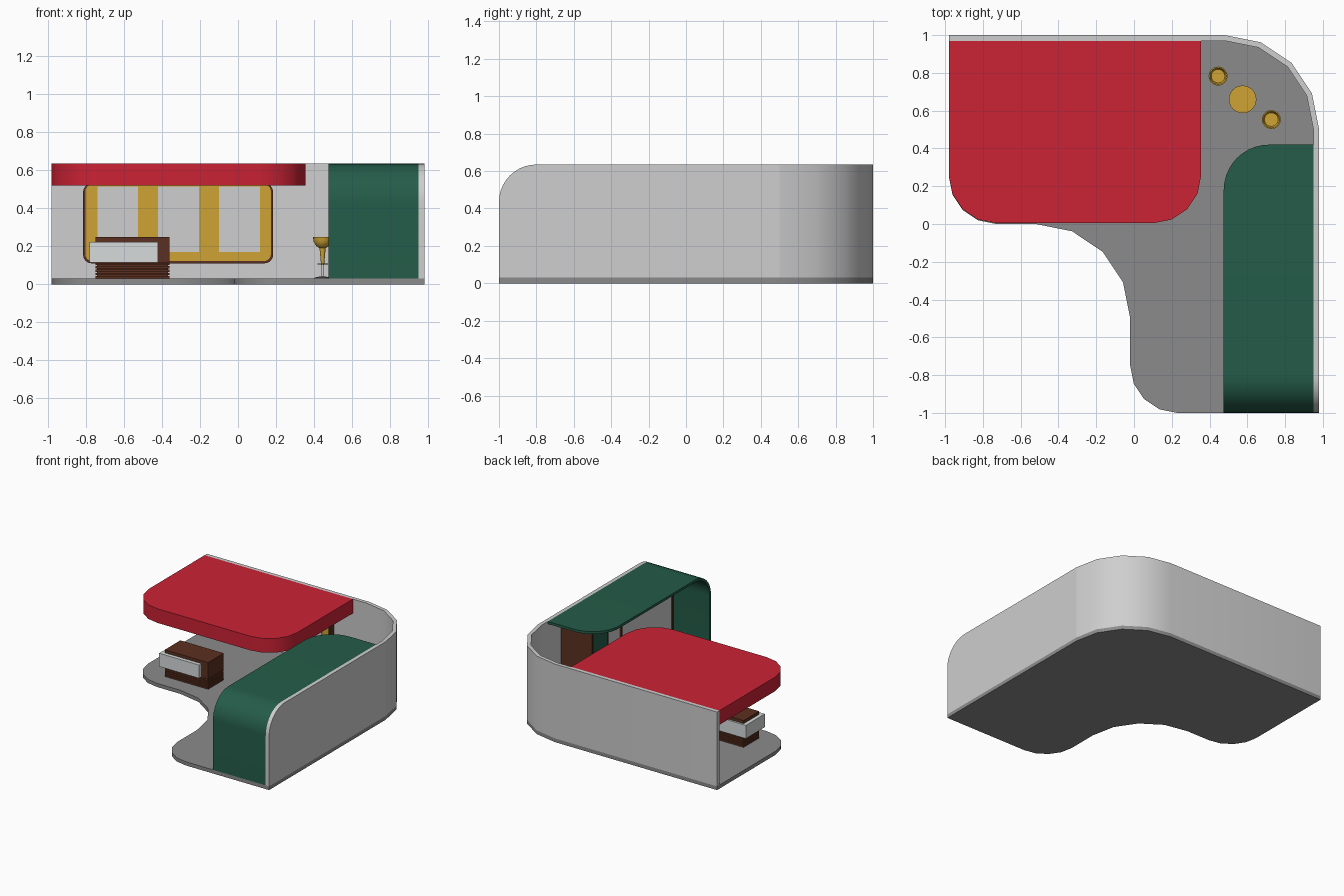
import bpy, bmesh, math
from mathutils import Vector

if "Cube" in bpy.data.objects:
    bpy.data.objects.remove(bpy.data.objects["Cube"])


def material(name, rgb):
    m = bpy.data.materials.new(name)
    m.diffuse_color = (*rgb, 1)
    m.use_nodes = True
    m.node_tree.nodes["Principled BSDF"].inputs["Base Color"].default_value = m.diffuse_color
    return m


LIGHT = material("light_grey", (0.62, 0.62, 0.62))
FLOOR = material("mid_grey", (0.26, 0.26, 0.26))
RED = material("red", (0.60, 0.016, 0.035))
GREEN = material("dark_green", (0.018, 0.108, 0.066))
BROWN = material("brown", (0.105, 0.03, 0.014))
GOLD = material("gold", (0.62, 0.37, 0.035))
WHITE = material("pale_panel", (0.68, 0.71, 0.71))


def finish(name, bm, mat):
    bmesh.ops.recalc_face_normals(bm, faces=bm.faces)
    me = bpy.data.meshes.new(name)
    bm.to_mesh(me)
    bm.free()
    me.materials.append(mat)
    ob = bpy.data.objects.new(name, me)
    bpy.context.collection.objects.link(ob)
    bpy.ops.object.select_all(action='DESELECT')
    ob.select_set(True)
    bpy.context.view_layer.objects.active = ob
    bpy.ops.object.shade_smooth_by_angle(angle=math.radians(32))
    return ob


def arc(cx, cy, r, a0, a1, n=4):
    return [(cx + r * math.cos(math.radians(a0 + (a1 - a0) * i / n)),
             cy + r * math.sin(math.radians(a0 + (a1 - a0) * i / n))) for i in range(n + 1)]


def prism(name, pts, axis, lo, hi, mat):
    """Extrude a 2D outline along an axis between lo and hi."""
    place = {'x': lambda a, b: (lo, a, b), 'y': lambda a, b: (a, lo, b), 'z': lambda a, b: (a, b, lo)}[axis]
    bm = bmesh.new()
    face = bm.faces.new([bm.verts.new(place(*p)) for p in pts])
    ext = bmesh.ops.extrude_face_region(bm, geom=[face])
    d = Vector([hi - lo if c == axis else 0 for c in 'xyz'])
    bmesh.ops.translate(bm, vec=d, verts=[v for v in ext['geom'] if isinstance(v, bmesh.types.BMVert)])
    return finish(name, bm, mat)


def box(name, x0, x1, y0, y1, z0, z1, mat):
    return prism(name, [(x0, y0), (x1, y0), (x1, y1), (x0, y1)], 'z', z0, z1, mat)


def round_rect(x0, x1, z0, z1, r):
    return (arc(x0 + r, z0 + r, r, 180, 270) + arc(x1 - r, z0 + r, r, 270, 360)
            + arc(x1 - r, z1 - r, r, 0, 90) + arc(x0 + r, z1 - r, r, 90, 180))


def lathe(name, x, y, profile, mat, n=24):
    bm = bmesh.new()
    rings = [[bm.verts.new((x + r * math.cos(2 * math.pi * i / n), y + r * math.sin(2 * math.pi * i / n), z))
              for i in range(n)] for r, z in profile]
    for a, b in zip(rings, rings[1:]):
        for i in range(n):
            bm.faces.new((a[i], a[(i + 1) % n], b[(i + 1) % n], b[i]))
    bm.faces.new(rings[0])
    bm.faces.new(rings[-1])
    return finish(name, bm, mat)


# Floor platform with a concave inner corner
floor = ([(-0.98, 1)] + arc(0.48, 0.5, 0.5, 90, 0) + [(0.98, -1)]
         + arc(0.23, -0.75, 0.25, 270, 180) + arc(-0.52, -0.5, 0.5, 0, 90)
         + arc(-0.73, 0.25, 0.25, 270, 180))
prism("floor_platform", floor, 'z', 0, 0.03, FLOOR)

# Back wall with curved corner, and right wall with rounded front top
TOP = 0.635
back = [(-0.98, 1)] + arc(0.48, 0.5, 0.5, 90, 0) + arc(0.48, 0.5, 0.47, 0, 90) + [(-0.98, 0.97)]
prism("back_wall", back, 'z', 0.03, TOP, LIGHT)
side = [(0.5, 0.03), (0.5, TOP)] + arc(-0.8, TOP - 0.2, 0.2, 90, 180, 10) + [(-1, 0.03)]
prism("right_wall", side, 'x', 0.95, 0.98, LIGHT)

# Red canopy
canopy = ([(-0.98, 0.97)] + arc(-0.73, 0.255, 0.25, 180, 270)
          + arc(0.105, 0.255, 0.25, 270, 360) + [(0.355, 0.97)])
prism("red_canopy", canopy, 'z', 0.52, TOP, RED)

# Green shell bending from the front down to the floor, with a rounded roof end
T = 0.02
shell = ([(0.18, TOP)] + arc(-0.8, TOP - 0.2, 0.2, 90, 180, 10) + [(-1, 0.03), (-1 + T, 0.03)]
         + arc(-0.8, TOP - 0.2, 0.2 - T, 180, 90, 10) + [(0.18, TOP - T)])
prism("green_shell", shell, 'x', 0.475, 0.95, GREEN)
prism("green_roof_end", [(0.95, 0.18), (0.95, 0.42)] + arc(0.715, 0.18, 0.24, 90, 180, 10),
      'z', TOP - T, TOP, GREEN)

# Framed window display on the back wall
prism("display_frame", round_rect(-0.815, 0.185, 0.11, 0.53, 0.045), 'y', 0.92, 0.97, BROWN)
prism("display_panel", round_rect(-0.803, 0.173, 0.122, 0.525, 0.035), 'y', 0.915, 0.92, GOLD)
for i, x0 in enumerate((-0.74, -0.42, -0.10)):
    box(f"display_window_{i + 1}", x0, x0 + 0.215, 0.909, 0.915, 0.17, 0.513, LIGHT)

# Storage room under the green roof
box("storage_end", 0.67, 0.95, 0.05, 0.25, 0.03, TOP - T, BROWN)
box("storage_body", 0.68, 0.95, -0.8, 0.05, 0.03, TOP - T, LIGHT)
for i, y in enumerate((0.04, -0.14, -0.8)):
    box(f"storage_strip_{i + 1}", 0.67, 0.68, y, y + 0.015, 0.03, TOP - T, BROWN)
box("storage_green_panel", 0.664, 0.67, 0.06, 0.24, 0.03, TOP - T, GREEN)
box("storage_shelf_box", 0.63, 0.67, 0.06, 0.22, 0.25, 0.36, WHITE)

# Reception desk: slatted base, solid top, pale block across the front
box("desk_core", -0.742, -0.368, 0.138, 0.322, 0.03, 0.115, BROWN)
for i in range(5):
    z = 0.03 + i * 0.0175
    box(f"desk_slat_{i + 1}", -0.75, -0.36, 0.13, 0.33, z, z + 0.013, BROWN)
box("desk_top", -0.75, -0.36, 0.13, 0.33, 0.115, 0.248, BROWN)
box("desk_front_block", -0.78, -0.42, 0.10, 0.345, 0.115, 0.223, WHITE)

# Two bar stools
for i, (x, y) in enumerate(((0.445, 0.783), (0.727, 0.553))):
    lathe(f"stool_{i + 1}_seat", x, y, [(0.008, 0.10), (0.016, 0.19), (0.032, 0.20), (0.048, 0.225),
          (0.05, 0.248), (0.044, 0.248), (0.036, 0.222)], GOLD)
    lathe(f"stool_{i + 1}_stem", x, y, [(0.006, 0.035), (0.006, 0.105)], LIGHT, 12)
    lathe(f"stool_{i + 1}_footrest", x, y, [(0.028, 0.103), (0.028, 0.108)], FLOOR)
    lathe(f"stool_{i + 1}_base", x, y, [(0.045, 0.03), (0.043, 0.035), (0.008, 0.042)], FLOOR)

# Round table
lathe("table_top", 0.575, 0.66, [(0.073, 0.285), (0.073, 0.30)], GOLD, 32)
lathe("table_stem", 0.575, 0.66, [(0.01, 0.035), (0.01, 0.285)], LIGHT, 12)
lathe("table_base", 0.575, 0.66, [(0.05, 0.03), (0.048, 0.036), (0.01, 0.044)], FLOOR)
